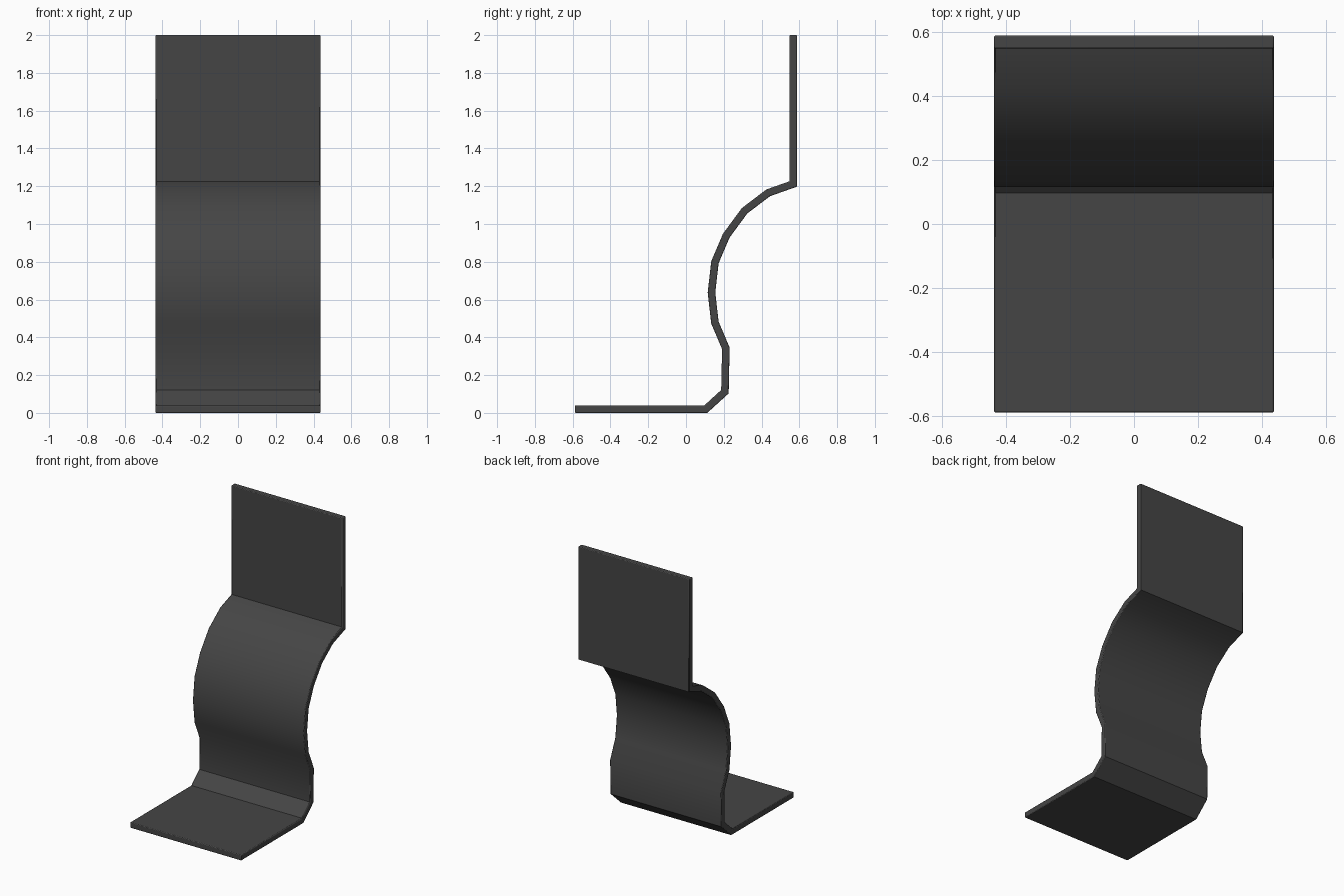
import bpy, bmesh, math
from mathutils import Vector

if "Cube" in bpy.data.objects:
    bpy.data.objects.remove(bpy.data.objects["Cube"])

HALF_WIDTH = 0.437
HALF_THICK = 0.02

# centreline of the bent sheet, (y, z), from front lip up to the back top
path = [Vector(p) for p in [
    (-0.588, 0.02), (0.105, 0.02), (0.206, 0.112), (0.211, 0.342),
    (0.153, 0.478), (0.135, 0.637), (0.153, 0.797), (0.213, 0.938),
    (0.31, 1.07), (0.435, 1.165), (0.568, 1.212), (0.568, 2.0)]]


def mitre(i):
    """Offset from the centreline to the sheet's face at path point i."""
    dirs = []
    if i > 0:
        dirs.append((path[i] - path[i - 1]).normalized())
    if i < len(path) - 1:
        dirs.append((path[i + 1] - path[i]).normalized())
    normals = [Vector((-d.y, d.x)) for d in dirs]
    n = sum(normals, Vector((0, 0))).normalized()
    return n * (HALF_THICK / n.dot(normals[0]))


# bent sheet: a ring of four corners at each path point
bm = bmesh.new()
rings = []
for i, p in enumerate(path):
    o = mitre(i)
    rings.append([bm.verts.new((sx * HALF_WIDTH, p.x + s * o.x, p.y + s * o.y))
                  for sx, s in ((-1, -1), (1, -1), (1, 1), (-1, 1))])
for a, b in zip(rings, rings[1:]):
    for k in range(4):
        j = (k + 1) % 4
        bm.faces.new((a[k], a[j], b[j], b[k]))
bm.faces.new(rings[0])
bm.faces.new(rings[-1])
bmesh.ops.recalc_face_normals(bm, faces=bm.faces)

mesh = bpy.data.meshes.new("bent_sheet")
bm.to_mesh(mesh)
bm.free()
sheet = bpy.data.objects.new("bent_sheet", mesh)
bpy.context.collection.objects.link(sheet)
bpy.context.view_layer.objects.active = sheet
sheet.select_set(True)

# dark grey finish
mat = bpy.data.materials.new("dark_grey")
mat.diffuse_color = (0.06, 0.06, 0.06, 1)
mat.use_nodes = True
mat.node_tree.nodes["Principled BSDF"].inputs["Base Color"].default_value = mat.diffuse_color
mesh.materials.append(mat)

# slightly eased outer edges, soft shading along the curve
bpy.ops.object.shade_smooth_by_angle(angle=math.radians(30))
bevel = sheet.modifiers.new("eased_edges", 'BEVEL')
bevel.width = 0.005
bevel.segments = 2
bevel.limit_method = 'ANGLE'
bevel.angle_limit = math.radians(80)
